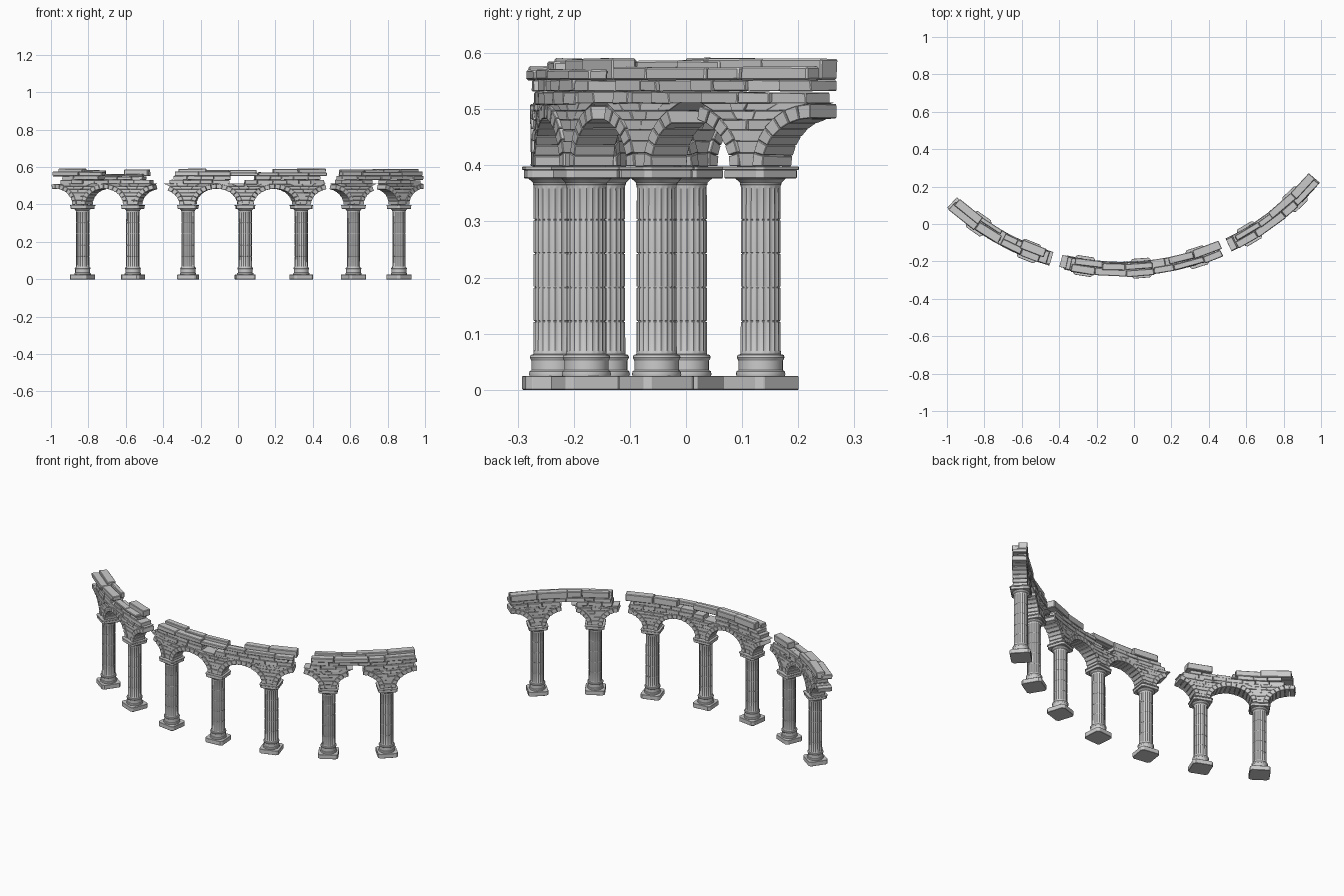
import bpy, bmesh, random
from math import sin, cos, asin, pi, radians, sqrt, degrees
from mathutils import Vector

if "Cube" in bpy.data.objects:
    bpy.data.objects.remove(bpy.data.objects["Cube"])

random.seed(4)
R, CX, CY = 1.335, -0.065, 1.095            # plan circle of the arcade
STEP, A0 = 13.15, 4.45                      # column spacing in degrees
HALF = radians(STEP) / 2 * R                # half bay length along the arc
SPAN, RISE, RING, SPRING = 0.112, 0.086, 0.025, 0.398


def place(s, r, z):
    """arc length s, radial offset r (+ is outward/front), height z"""
    a = s / R
    return Vector((CX + (R + r) * sin(a), CY - (R + r) * cos(a), z))


def arc(x):
    return R * asin((x - CX) / R)


def finish(bm, name, bevel=0.0):
    bmesh.ops.recalc_face_normals(bm, faces=bm.faces)
    me = bpy.data.meshes.new(name)
    bm.to_mesh(me)
    bm.free()
    ob = bpy.data.objects.new(name, me)
    bpy.context.collection.objects.link(ob)
    if bevel:
        m = ob.modifiers.new("worn_edges", 'BEVEL')
        m.width, m.segments = bevel, 1
    return ob


def stone(bm, quad, r0, r1, jit=0.0015):
    """one block: four (s, z) corners extruded between two radii"""
    j = lambda: random.uniform(-jit, jit)
    back = [bm.verts.new(place(s + j(), r0 + j(), z + j() / 2)) for s, z in quad]
    front = [bm.verts.new(place(s + j(), r1 + j(), z + j() / 2)) for s, z in quad]
    bm.faces.new(back)
    bm.faces.new(front[::-1])
    for i in range(4):
        k = (i + 1) % 4
        bm.faces.new((back[i], front[i], front[k], back[k]))


def run(bm, x0, x1, z0, z1, r0, r1, size=0.11, wob=0.004):
    """a course of irregular blocks between two x positions"""
    s0, s1 = arc(x0), arc(x1)
    n = max(1, round((s1 - s0) / size))
    cuts = [s0 + (s1 - s0) * i / n for i in range(n + 1)]
    for i in range(1, n):
        cuts[i] += random.uniform(-0.2, 0.2) * size
    for a, b in zip(cuts, cuts[1:]):
        d, e = random.uniform(-wob, wob), random.uniform(-wob, wob)
        t = random.uniform(-wob, 0) * 0.6
        stone(bm, [(a + .0008, z0), (b - .0008, z0), (b - .0008, z1 + t), (a + .0008, z1 + t)],
              r0 + d, r1 + e)


def lathe(bm, profile, n, flutes=0):
    rings = []
    for r, z, depth in profile:
        ring = []
        for i in range(n):
            t = 2 * pi * i / n
            rr = r - (depth * abs(sin(flutes * t / 2)) ** 0.7 if depth else 0)
            ring.append(bm.verts.new((rr * cos(t), rr * sin(t), z)))
        rings.append(ring)
    for a, b in zip(rings, rings[1:]):
        for i in range(n):
            k = (i + 1) % n
            bm.faces.new((a[i], a[k], b[k], b[i]))
    bm.faces.new(rings[0][::-1])
    bm.faces.new(rings[-1])


def slab(bm, half, cham, z0, z1):
    """square slab with chamfered corners"""
    h, c = half, half - cham
    pts = [(h, -c), (h, c), (c, h), (-c, h), (-h, c), (-h, -c), (-c, -h), (c, -h)]
    lo = [bm.verts.new((x, y, z0)) for x, y in pts]
    hi = [bm.verts.new((x, y, z1)) for x, y in pts]
    bm.faces.new(lo[::-1])
    bm.faces.new(hi)
    for i in range(8):
        k = (i + 1) % 8
        bm.faces.new((lo[i], lo[k], hi[k], hi[i]))


# --- column parts, made once and shared by all seven columns
bm = bmesh.new()
shaft = [(.036, .062, 0), (.036, .067, 0), (.036, .071, .0025)]
for z in (.122, .183, .243, .303):          # drum joints
    shaft += [(.0358, z - .0014, .0025), (.0335, z - .0007, 0),
              (.0335, z + .0007, 0), (.0358, z + .0014, .0025)]
shaft += [(.0355, .357, .0025), (.0355, .362, 0), (.0355, .368, 0)]
lathe(bm, shaft, 80, 20)
shaft_ob = finish(bm, "column_shaft")
bm = bmesh.new()
lathe(bm, [(.043, .024, 0), (.044, .028, 0), (.043, .033, 0), (.0395, .035, 0), (.0395, .052, 0),
           (.041, .054, 0), (.0425, .058, 0), (.041, .062, 0), (.036, .0635, 0)], 32)
base_ob = finish(bm, "column_base")
bm = bmesh.new()
lathe(bm, [(.0355, .364, 0), (.037, .366, 0), (.037, .369, 0), (.040, .372, 0),
           (.0445, .376, 0), (.045, .379, 0)], 32)
cap_ob = finish(bm, "column_capital")
bm = bmesh.new()
slab(bm, .053, .011, 0, .0245)
plinth_ob = finish(bm, "plinth", .0012)
bm = bmesh.new()
slab(bm, .050, .009, .377, .392)
slab(bm, .053, .010, .3915, .398)
abacus_ob = finish(bm, "abacus", .0012)
for ob in (shaft_ob, base_ob, cap_ob):
    for p in ob.data.polygons:
        p.use_smooth = True
    ob.data.set_sharp_from_angle(angle=radians(35))
for part in (shaft_ob, base_ob, cap_ob, plinth_ob, abacus_ob):
    for k in range(-3, 4):
        ob = part if k == -3 else part.copy()
        if k > -3:
            bpy.context.collection.objects.link(ob)
        a = radians(A0 + STEP * k)
        ob.location = place(a * R, 0, 0)
        ob.rotation_euler.z = a

# --- arch rings: wedge stones rising from each side of every pier
count = {(-3, -1): 8, (-3, 1): 7, (-2, -1): 7, (-2, 1): 6, (-1, -1): 5, (1, 1): 6,
         (2, -1): 6, (2, 1): 5, (3, -1): 6}
bm = bmesh.new()
for k in range(-3, 4):
    s = radians(A0 + STEP * k) * R
    for side in (-1, 1):
        for i in range(count.get((k, side), 7)):
            quad = []
            for t, g in ((i + .03, 0), (i + .97, 0), (i + .97, RING), (i + .03, RING)):
                t *= pi / 14
                quad.append((s + side * (HALF - (SPAN + g) * cos(t)),
                             SPRING + (RISE + g) * sin(t)))
            stone(bm, quad, -.038, .038, .0008)
finish(bm, "arch_rings", .0012)

# --- spandrel masonry filling between the arch rings
bm = bmesh.new()
levels = [.398, .422, .443, .463, .481, .497, .512]
for k in range(-3, 4):
    s = radians(A0 + STEP * k) * R

    def width(z, lim):
        q = min(1, (z - SPRING) / (RISE + RING))
        return min(lim, HALF - (SPAN + RING - .002) * sqrt(1 - q * q))
    for z0, z1 in zip(levels, levels[1:]):
        ll = .153 if count.get((k, -1), 7) == 7 else .128
        lr = .153 if count.get((k, 1), 7) == 7 else .128
        n = max(1, round((width(z0, ll) + width(z0, lr)) / .05))
        f = [0] + [(i + random.uniform(-.2, .2)) / n for i in range(1, n)] + [1]
        for u, v in zip(f, f[1:]):
            at = lambda q, z: s - width(z, ll) + q * (width(z, ll) + width(z, lr))
            d = random.uniform(-.003, .003)
            stone(bm, [(at(u, z0), z0), (at(v, z0), z0), (at(v, z1), z1), (at(u, z1), z1)],
                  -.033 + d, .033 + d, .0012)
finish(bm, "spandrel_stones", .001)

# --- wall courses above the arches, broken in places
bm = bmesh.new()
for x0, x1, z0, z1 in ((-.93, -.46, .510, .532), (-.92, -.73, .532, .553), (-.70, -.50, .532, .550),
                       (-.36, -.045, .510, .532), (-.34, -.04, .532, .553),
                       (.035, .45, .508, .532), (.09, .43, .532, .553),
                       (.535, .70, .510, .532), (.77, .955, .510, .532), (.54, .965, .532, .553)):
    run(bm, x0, x1, z0, z1, -.034, .034, .075)
finish(bm, "wall_courses", .0015)

# --- cornice blocks on top, ragged in plan and height
bm = bmesh.new()
for x0, x1, z0, z1, r0, r1 in ((-.965, -.71, .551, .576, -.012, .040), (-.96, -.83, .553, .592, -.040, .006),
                               (-.84, -.72, .552, .584, -.038, -.012), (-.61, -.48, .551, .588, -.042, 0),
                               (-.70, -.50, .550, .562, 0, .036),
                               (-.33, -.04, .552, .578, 0, .041), (-.32, -.17, .552, .592, -.036, 0),
                               (-.17, .10, .552, .586, -.024, .008), (-.04, .46, .552, .572, .006, .041),
                               (.19, .47, .552, .591, -.040, .004),
                               (.54, .96, .552, .577, .002, .041), (.55, .78, .552, .588, -.030, .004),
                               (.74, .965, .552, .592, -.040, .006)):
    run(bm, x0, x1, z0, z1, r0, r1, .14)
finish(bm, "cornice_blocks", .003)
